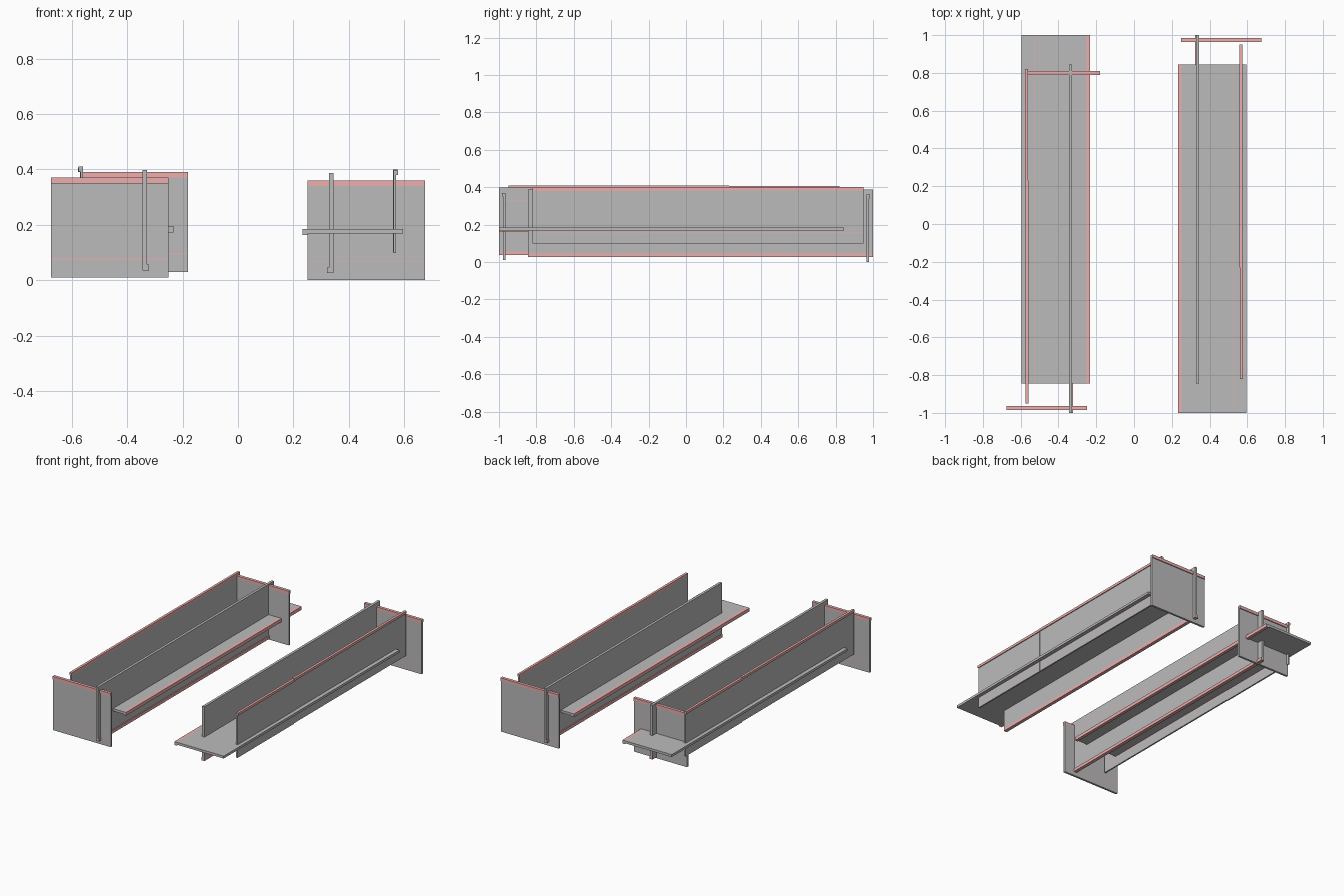
import bpy, bmesh

if "Cube" in bpy.data.objects:
    bpy.data.objects.remove(bpy.data.objects["Cube"])

grey = bpy.data.materials.new("board_grey")
grey.diffuse_color = (0.5, 0.5, 0.5, 1)
grey.use_nodes = True
grey.node_tree.nodes["Principled BSDF"].inputs["Base Color"].default_value = grey.diffuse_color
red = bpy.data.materials.new("edge_red")
red.diffuse_color = (0.85, 0.42, 0.42, 1)
red.use_nodes = True
red.node_tree.nodes["Principled BSDF"].inputs["Base Color"].default_value = red.diffuse_color

# Board: l = (axis, start, end) length, w = (axis, striped edge, lipped edge),
# n = (axis, inner face, outer face); the lip stands out from the outer face
def board(name, l, w, n, turn=False, dz=0.0):
    (la, l0, l1), (wa, w0, w1), (na, n0, n1) = l, w, n
    width = abs(w1 - w0)
    sw = 1 if w1 > w0 else -1
    sn = 1 if n1 > n0 else -1
    k = width / 0.36
    stripe = w0 + sw * 0.065 * k
    lip = w1 - sw * 0.02 * k
    out = n1 + sn * 0.006
    # stations across the width: position, outer face, colour of the strip that follows
    rows = [(w0, n1, 0), (stripe, n1, 1), (stripe + sw * 0.003, n1, 0),
            (lip, n1, 1), (lip, out, 1), (w1, out, 1)]
    bm = bmesh.new()

    def vert(lv, wv, nv):
        p = [0, 0, 0]
        p[la], p[wa], p[na] = lv, wv, nv
        if turn:
            p[0], p[1] = -p[0], -p[1]
        p[2] += dz
        return bm.verts.new(p)

    def face(vs, mat):
        bm.faces.new(vs).material_index = mat

    outer = [[vert(lv, r[0], r[1]) for r in rows] for lv in (l0, l1)]
    inner = [[vert(lv, rows[i][0], n0) for i in (0, 1, 2, 3, 5)] for lv in (l0, l1)]
    A, B = outer
    C, D = inner
    for i in range(5):
        face((A[i], A[i + 1], B[i + 1], B[i]), rows[i][2])
    for i in range(4):
        face((C[i], D[i], D[i + 1], C[i + 1]), (0, 1, 0, 1)[i])
    face((A[0], B[0], D[0], C[0]), 0)
    face((A[5], C[4], D[4], B[5]), 1)
    for o, c in ((A, C), (B, D)):
        for i in range(3):
            face((o[i], c[i], c[i + 1], o[i + 1]), (0, 1, 0)[i])
        face((o[3], c[3], c[4], o[5], o[4]), 0)
    bmesh.ops.recalc_face_normals(bm, faces=bm.faces)
    me = bpy.data.meshes.new(name)
    bm.to_mesh(me)
    bm.free()
    me.materials.append(grey)
    me.materials.append(red)
    bpy.context.collection.objects.link(bpy.data.objects.new(name, me))

X, Y, Z = 0, 1, 2
# The right trough is the left one turned half round and set slightly lower
for side, turn, dz in (("left", False, 0.0), ("right", True, -0.01)):
    board(side + "_shelf", (Y, -0.845, 1.0), (X, -0.595, -0.232), (Z, 0.195, 0.179), turn, dz)
    board(side + "_inner_wall", (Y, -1.0, 0.845), (Z, 0.397, 0.036), (X, -0.345, -0.328), turn, dz)
    # outer wall in two lengths with a slight step at the joint
    board(side + "_outer_wall_long", (Y, -0.95, 0.23), (Z, 0.11, 0.41), (X, -0.559, -0.569), turn, dz)
    board(side + "_outer_wall_short", (Y, 0.23, 0.82), (Z, 0.108, 0.407), (X, -0.561, -0.571), turn, dz)
    board(side + "_end_panel", (X, -0.675, -0.25), (Z, 0.01, 0.37), (Y, -0.964, -0.978), turn, dz)

# Second end panel, left trough only
board("left_rear_panel", (X, -0.57, -0.18), (Z, 0.03, 0.39), (Y, 0.79, 0.804))
